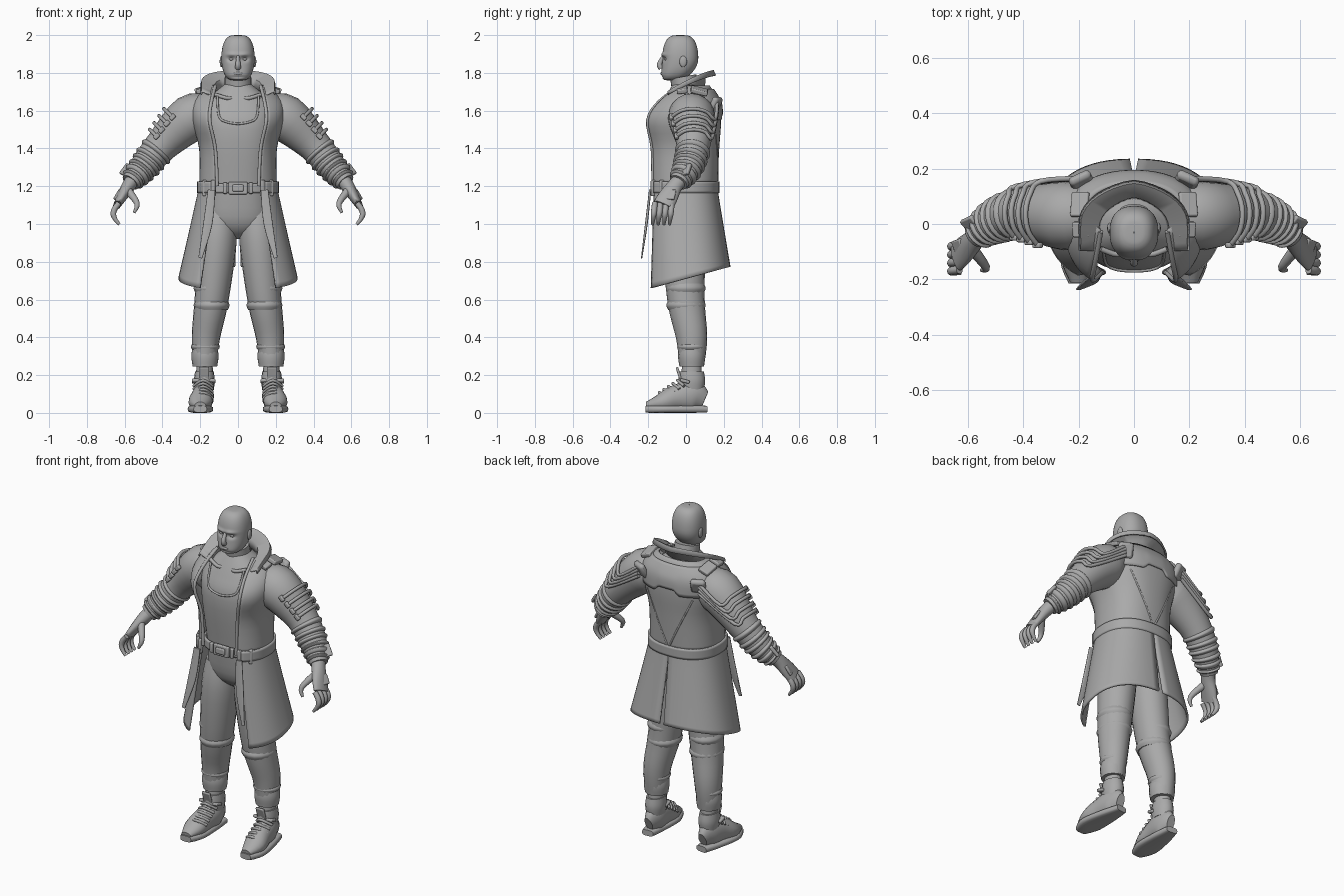
import bpy, bmesh
from math import sin, cos, asin, pi, exp, radians
from mathutils import Vector, Matrix, Euler

if "Cube" in bpy.data.objects:
    bpy.data.objects.remove(bpy.data.objects["Cube"])

grey = bpy.data.materials.new("plain grey")
grey.use_nodes = True
grey.diffuse_color = (.4, .4, .4, 1)
grey.node_tree.nodes["Principled BSDF"].inputs["Base Color"].default_value = grey.diffuse_color

BOXY = .85  # squareness of the upright cross-sections


def finish(bm, name, mirror=True, thick=0, bevel=0):
    """Turn a bmesh into a smooth, optionally mirrored object."""
    bmesh.ops.recalc_face_normals(bm, faces=bm.faces)
    mesh = bpy.data.meshes.new(name)
    bm.to_mesh(mesh)
    bm.free()
    mesh.materials.append(grey)
    obj = bpy.data.objects.new(name, mesh)
    bpy.context.collection.objects.link(obj)
    if mirror:
        obj.modifiers.new("mirror", "MIRROR").merge_threshold = .0005
    if thick:
        solid = obj.modifiers.new("thickness", "SOLIDIFY")
        solid.thickness, solid.offset = thick, 0
    if bevel:
        rounding = obj.modifiers.new("bevel", "BEVEL")
        rounding.width, rounding.segments = bevel, 2
    bpy.ops.object.select_all(action="DESELECT")
    obj.select_set(True)
    bpy.context.view_layer.objects.active = obj
    bpy.ops.object.shade_smooth_by_angle(angle=radians(50))


def spline(rows, steps):
    """Smooth interpolation through rows of numbers."""
    out, last = [], len(rows) - 1
    for i in range(last):
        before, here, there, after = (rows[max(0, min(last, i + k))] for k in (-1, 0, 1, 2))
        for s in range(steps):
            t = s / steps
            out.append(tuple(q + t / 2 * (r - p + t * (2*p - 5*q + 4*r - u + t * (3*q - p - 3*r + u)))
                             for p, q, r, u in zip(before, here, there, after)))
    return out + [tuple(rows[-1])]


def along(rows, t):
    fine = spline(rows, 20)
    return fine[round(t * (len(fine) - 1))]


def sample(value, t):
    return along([(v,) for v in value], t)[0] if isinstance(value, tuple) else value


def grid(name, rings, wrap=False, **options):
    """Skin a list of rings; wrapped rings also get end caps."""
    bm = bmesh.new()
    verts = [[bm.verts.new(p) for p in ring] for ring in rings]
    count = len(verts[0])
    for a, b in zip(verts, verts[1:]):
        for j in range(count if wrap else count - 1):
            k = (j + 1) % count
            bm.faces.new((a[j], a[k], b[k], b[j]))
    if wrap:
        bm.faces.new(verts[0])
        bm.faces.new(verts[-1])
    finish(bm, name, **options)


def sweep(name, path, radius, flat=1, ref=(0, 1, 0), sides=16, power=1, **options):
    """Tube along a smooth path; flat is the ratio of its radius along ref."""
    points = [Vector(p) for p in spline(path, 4)]
    last, rings = len(points) - 1, []
    for i, centre in enumerate(points):
        tangent = points[min(i + 1, last)] - points[max(i - 1, 0)]
        side = tangent.cross(Vector(ref)).normalized()
        up = side.cross(tangent).normalized()
        wide = sample(radius, i / last)
        tall = wide * sample(flat, i / last)
        ring = []
        for j in range(sides):
            c, s = (abs(v) ** power * (1 if v > 0 else -1)
                    for v in (cos(2 * pi * j / sides), sin(2 * pi * j / sides)))
            ring.append(centre + side * wide * c + up * tall * s)
        rings.append(ring)
    grid(name, rings, wrap=True, **options)


def shell(name, rows, sides=24, start=0, warp=None, steps=4, grow=0, **options):
    """Half of an upright body; rows are z, width, front, back, front gap, back gap."""
    rings = []
    for z, width, front, back, edge, gap in spline([(*r, 0, 0)[:6] for r in rows], steps):
        first = max(start, asin(min(1, edge / width) ** (1 / BOXY)))
        final = pi - asin(min(1, gap / width) ** (1 / BOXY))
        ring = []
        for j in range(sides + 1):
            t = first + (final - first) * j / sides
            x = (width + grow) * max(0, sin(t)) ** BOXY
            depth = ((back - front) / 2 + grow) * abs(cos(t)) ** BOXY
            y = (front + back) / 2 - (depth if cos(t) > 0 else -depth)
            ring.append(warp(x, y, z) if warp else (x, y, z))
        rings.append(ring)
    grid(name, rings, **options)


def barrel(name, centre, radius, height, flat=1.1):
    """Upright ring that swells in the middle."""
    x, y, z = centre
    sweep(name, [(x, y, z + height * k) for k in (-1, 0, 1)], (radius * .9, radius, radius * .9), flat)


def box(name, loc, size, rot=(0, 0, 0), bevel=.006, **options):
    bm = bmesh.new()
    turn = Euler([radians(a) for a in rot]).to_matrix().to_4x4()
    bmesh.ops.create_cube(bm, size=1, matrix=Matrix.Translation(loc) @ turn @ Matrix.Diagonal((*size, 1)))
    finish(bm, name, bevel=bevel, **options)


def ball(name, loc, size, **options):
    bm = bmesh.new()
    bmesh.ops.create_uvsphere(bm, u_segments=16, v_segments=10, radius=1,
                              matrix=Matrix.Translation(loc) @ Matrix.Diagonal((*size, 1)))
    finish(bm, name, **options)


# Head and face: an egg whose jaw leans forward, with eye sockets and brows pressed in
def bump(x, z, centre_x, centre_z, wide, tall):
    return exp(-((x - centre_x) / wide) ** 2 - ((z - centre_z) / tall) ** 2)


def face_shape(x, y, z):
    if y < -.03:
        y += .014 * bump(x, z, .035, 1.873, .02, .013) - .008 * bump(x, z, .03, 1.897, .03, .01)
        y += .006 * bump(x, z, 0, 1.778, .04, .008)
    return x, y, z


head = []
for k in range(-10, 11):
    height, girth = sin(1.57 * k / 10), cos(1.57 * k / 10) ** .55
    middle = -.03 - .045 * min(0, height) ** 2
    head.append((1.88 + .12 * height, .088 * girth, middle - .095 * girth, middle + .095 * girth))
shell("head", head, sides=32, warp=face_shape)
sweep("nose", [(0, -.12, 1.89), (0, -.14, 1.845), (0, -.13, 1.825)], (.008, .014, .015), mirror=False)
ball("lips", (0, -.125, 1.797), (.026, .01, .009), mirror=False)
ball("eye", (.034, -.105, 1.873), (.014, .009, .008))
ball("ear", (.088, -.015, 1.86), (.009, .02, .03))
sweep("neck", [(0, .01, 1.64), (0, 0, 1.7), (0, -.015, 1.78)], (.09, .074, .07), sides=24, mirror=False)

# Shirted torso and collar bones
shell("torso", [(.92, .03, -.03, .05), (1, .16, -.11, .12), (1.2, .17, -.14, .13), (1.5, .2, -.17, .15),
                (1.63, .19, -.13, .14), (1.74, .07, -.07, .07)])
sweep("collar_bone", [(.015, -.09, 1.665), (.06, -.11, 1.667), (.12, -.09, 1.685)], .01)
sweep("shirt_neckline", [(0, -.17, 1.53), (.06, -.165, 1.54), (.1, -.145, 1.57), (.11, -.1, 1.68)], .006)

# Coat body, and a skirt that flares to a slanted hem with a slit behind
upper = [(1.2, .2, -.19, .16, .11), (1.4, .2, -.2, .17, .12), (1.55, .24, -.23, .18, .15),
         (1.65, .23, -.16, .17, .14), (1.73, .14, -.06, .12, .12)]
skirt = [(1.2, .2, -.19, .16, .12, 0), (.7, .31, -.22, .23, .2, .015)]


def hem(x, y, z):
    return x, y, z + (y + .04) * .6 * max(0, 1.15 - z)


def coat_y(x, z, front=False, lift=.005):
    """Depth of the coat's surface at a given width and height."""
    row = min(spline(upper, 12), key=lambda r: abs(r[0] - z))
    half = ((row[3] - row[2]) / 2 + lift) * (1 - min(1, x / row[1]) ** (2 / BOXY)) ** (BOXY / 2)
    return (row[2] + row[3]) / 2 + (-half if front else half)


shell("coat_body", upper, thick=.012)
shell("coat_skirt", skirt, steps=12, warp=hem, thick=.012)
shell("coat_belt", [(z, .2, -.19, .16, .13) for z in (1.165, 1.225)], grow=.01, thick=.014)
sweep("coat_edge", [(r[4], coat_y(r[4], r[0], True), r[0]) for r in upper], .009)
for x in (.13, .175):
    box("belt_loop", (x, coat_y(x, 1.2, True) - .01, 1.19), (.022, .025, .085), (0, 0, 25))
sweep("hanging_strap", [(.14, -.19, 1.18), (.16, -.21, 1), (.2, -.235, .82)], (.02, .024, .01), flat=.3, power=.5)

# Inner belt and buckle
shell("trouser_belt", [(z, .17, -.14, .13) for z in (1.165, 1.215)], grow=.012, thick=.012)
box("buckle_frame", (0, -.157, 1.19), (.1, .02, .066), mirror=False)
box("buckle_plate", (0, -.168, 1.19), (.06, .016, .036), mirror=False)
box("buckle_side", (.068, -.152, 1.19), (.022, .022, .06), (0, 0, 10))


# Turned-up collar: horseshoe lines from the nape to the chest, stand first, then the flap
def horseshoe(spread, back, top, drop):
    return [(spread * sin(pi / 2 * min(1, 1.4 * t)), back - (back + .095) * t ** 1.5, top - drop * t * t)
            for t in (k / 12 for k in range(13))]


grid("collar", [horseshoe(.125, .095, 1.72, .05), horseshoe(.13, .1, 1.775, .1),
                horseshoe(.19, .145, 1.81, .11), horseshoe(.195, .155, 1.785, .1)], thick=.01)


# Back yoke with a notched lower edge, and seams running to the waist
def yoke_cut(x, y, z):
    notch = max(0, min(1, (.08 - x) / .03))
    return x, y, z + .035 * notch * max(0, min(1, (1.66 - z) / .13))


shell("back_yoke", [r[:4] for r in spline(upper, 6) if 1.53 < r[0] < 1.715], start=pi * .62, sides=30, steps=1,
      grow=.009, warp=yoke_cut, thick=.012)
sweep("back_seam", [(.15 - .047 * k, coat_y(.15 - .047 * k, 1.53 - .1 * k), 1.53 - .1 * k) for k in range(4)], .005)

# Shoulder pads
box("front_shoulder_pad", (.19, -.02, 1.71), (.065, .055, .025), (8, 18, 0))
box("top_shoulder_pad", (.195, .07, 1.705), (.065, .09, .025), (-14, 18, 0))
box("blade_pad", (.19, .155, 1.63), (.085, .035, .09), (-25, 0, -25), bevel=.015)

# Sleeve with raised bands
arm = [(.15, .03, 1.58), (.25, .03, 1.56), (.4, .04, 1.42), (.5, .01, 1.3), (.57, -.04, 1.22)]
arm_radius = (.1, .125, .09, .075, .05)
sweep("sleeve", arm, arm_radius, sides=20)
for i in range(6):
    spots = [.55 + .07 * i + .013 * k for k in range(5)]
    swell = tuple(sample(arm_radius, t) - .004 + .014 * sin(pi * k / 4) for k, t in enumerate(spots))
    sweep("sleeve_band", [along(arm, t) for t in spots], swell, sides=20)
box("cuff_plate", (.585, -.005, 1.285), (.07, .07, .02), (20, 50, -25))

# Cords from the shoulder blade around the upper arm
outward = Vector((.7, 0, .7))
for i in range(4):
    spot = .34 + .05 * i
    reach = sample(arm_radius, spot) + .014
    wrap = [Vector(along(arm, spot)) + reach * (outward * sin(t) + Vector((0, cos(t), 0)))
            for t in (.4 + .55 * k for k in range(5))]
    sweep("arm_cord", [(.2, .165, 1.65 - .02 * i)] + wrap, .0095, ref=(.3, .2, 1))
    box("cord_clip", wrap[-1], (.035, .02, .025), (0, 45, 0))

# Gloved hand with curled fingers
sweep("palm", [(.56, -.035, 1.23), (.59, -.07, 1.185), (.64, -.12, 1.1)], (.038, .034, .02), flat=(1.1, 1.3, 2.7))
box("glove_plate", (.63, -.09, 1.155), (.06, .07, .016), (0, 58, -20))
for i in range(4):
    curl = [(.63 + .03 * sin(.8 * k), .03 * i - .165 - .003 * k, 1.11 - .028 * k) for k in range(5)]
    sweep("finger", curl, (.015, .015, .008))
sweep("thumb", [(.585, -.09, 1.18), (.535, -.155, 1.11), (.55, -.167, 1.06)], (.022, .015, .007))

# Trouser leg with knee folds and cuff
sweep("trouser_leg", [(.1, 0, 1.06), (.11, -.01, .9), (.14, 0, .6), (.17, .03, .4), (.175, .03, .25)],
      (.09, .102, .09, .075, .06), flat=1.1, sides=20)
for z in (.57, .66):
    barrel("knee_fold", (.14, 0, z), .095, .025)
barrel("trouser_cuff", (.175, .03, .3), .072, .055, flat=1)
barrel("cuff_roll", (.173, .03, .35), .077, .015, flat=1)

# Boot
barrel("boot_shaft", (.177, .03, .2), .045, .08, flat=1.2)
barrel("boot_collar", (.178, .03, .17), .055, .05, flat=1.3)
sweep("boot_foot", [(.2, -.21, .04), (.2, -.13, .055), (.19, -.05, .08), (.18, .04, .09), (.18, .1, .07)],
      (.03, .062, .058, .052, .025), flat=(.6, .8, 1.2, 1.6, 1.8), ref=(0, 0, 1))
sweep("boot_sole", [(.2, -.215, .02), (.2, -.13, .02), (.19, 0, .02), (.18, .11, .02)],
      (.035, .067, .056, .035), flat=(.5, .3, .35, .5), ref=(0, 0, 1), power=.6)
box("boot_tongue", (.18, -.035, .2), (.055, .014, .09), (18, 0, 0))
for i in range(5):
    y, z = -.045 - .024 * i, .172 - .016 * i
    sweep("boot_lace", [(.185 + .05 * k, y + .035 * k * k, z - .03 * k * k) for k in (-1, 0, 1)], .008)
box("boot_strap", (.182, -.005, .168), (.125, .05, .018), (-15, 0, 0))
